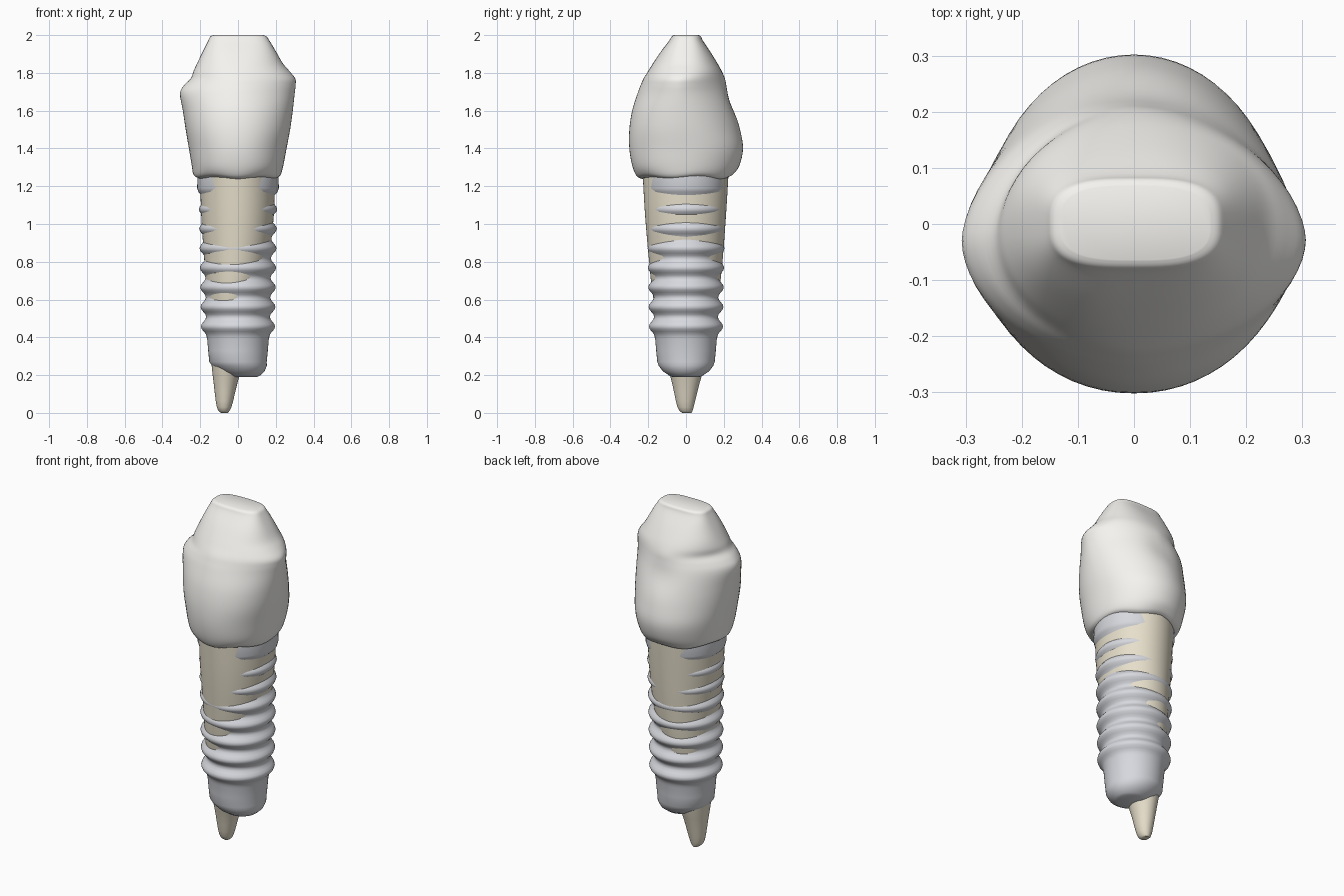
import bpy, bmesh, math

if "Cube" in bpy.data.objects:
    bpy.data.objects.remove(bpy.data.objects["Cube"])

N = 64  # points around each ring


def material(name, rgb):
    m = bpy.data.materials.new(name)
    m.diffuse_color = (*rgb, 1)
    m.use_nodes = True
    m.node_tree.nodes["Principled BSDF"].inputs["Base Color"].default_value = m.diffuse_color
    return m


def smooth_rows(rows, steps):
    """Catmull-Rom interpolation between cross-section rows."""
    out = []
    for i in range(len(rows) - 1):
        a, b = rows[max(i - 1, 0)], rows[i]
        c, d = rows[i + 1], rows[min(i + 2, len(rows) - 1)]
        for s in range(steps):
            t = s / steps
            out.append([0.5 * (2 * q + (r - p) * t + (2 * p - 5 * q + 4 * r - u) * t * t
                               + (3 * q - p - 3 * r + u) * t ** 3)
                        for p, q, r, u in zip(a, b, c, d)])
    return out + [list(rows[-1])]


def loft(name, rows, mat, angle, shape=None):
    """Rows: z, left x, right x, front y, back y, centre x, centre y, front power, back power."""
    bm = bmesh.new()
    rings = []
    for z, xl, xr, yf, yb, cx, cy, nf, nb in rows:
        ring = []
        for k in range(N):
            a = 2 * math.pi * k / N
            c, s = math.cos(a), math.sin(a)
            n = nb if s > 0 else nf
            x = cx + (xr - cx if c > 0 else xl - cx) * abs(c) ** (2 / n)
            y = cy + (yb - cy if s > 0 else yf - cy) * abs(s) ** (2 / n)
            co = (x, y, z)
            ring.append(bm.verts.new(shape(*co, a) if shape else co))
        rings.append(ring)
    for lo, hi in zip(rings, rings[1:]):
        for k in range(N):
            j = (k + 1) % N
            bm.faces.new((lo[k], lo[j], hi[j], hi[k]))
    bm.faces.new(rings[0][::-1])
    bm.faces.new(rings[-1])
    bmesh.ops.recalc_face_normals(bm, faces=bm.faces)
    me = bpy.data.meshes.new(name)
    bm.to_mesh(me)
    bm.free()
    ob = bpy.data.objects.new(name, me)
    bpy.context.collection.objects.link(ob)
    me.materials.append(mat)
    bpy.ops.object.select_all(action='DESELECT')
    ob.select_set(True)
    bpy.context.view_layer.objects.active = ob
    bpy.ops.object.shade_smooth_by_angle(angle=math.radians(angle))
    return ob


# Crown: enamel cap with contact bulges on each side and a flat biting edge
crown_rows = [
    (1.245, -.205, .20, -.235, .228, 0, 0, 2, 2),
    (1.26, -.235, .225, -.262, .25, 0, 0, 2, 2),
    (1.31, -.245, .24, -.285, .283, 0, 0, 2.1, 2),
    (1.40, -.260, .257, -.30, .302, 0, 0, 2.1, 2),
    (1.50, -.277, .276, -.30, .287, 0, -.01, 2.1, 1.9),
    (1.60, -.292, .290, -.285, .263, 0, -.02, 2, 1.8),
    (1.69, -.307, .300, -.257, .237, 0, -.03, 1.85, 1.7),
    (1.735, -.285, .305, -.24, .222, 0, -.03, 1.85, 1.7),
    (1.77, -.25, .303, -.225, .21, 0, -.025, 1.9, 1.75),
    (1.81, -.235, .272, -.20, .19, 0, -.01, 2.1, 2),
    (1.85, -.217, .238, -.175, .167, 0, 0, 2.3, 2.2),
    (1.91, -.188, .203, -.135, .13, 0, 0, 2.6, 2.5),
    (1.97, -.158, .167, -.09, .09, 0, 0, 3, 3),
    (1.992, -.147, .152, -.077, .08, 0, 0, 3, 3),
    (2.0, -.13, .135, -.064, .068, 0, 0, 3, 3),
]


def crown_shape(x, y, z, a):
    if y > 0:  # shallow hollow on the back face
        y -= .018 * math.exp(-(x / .09) ** 2 - ((z - 1.66) / .09) ** 2)
    if z < 1.3:  # slightly wavy gum margin
        z += .006 * math.sin(5 * a) * (1.3 - z) / .055
    return x, y, z


loft("crown", smooth_rows(crown_rows, 4), material("enamel", (.91, .90, .87)), 50, crown_shape)

# Root: tapering oval, leaning to the left at its tip
root_rows = [
    (0.0, -.09, -.055, -.02, .03, -.072, 0, 2, 2),
    (0.03, -.112, -.035, -.045, .04, -.072, 0, 2, 2),
    (0.15, -.128, -.005, -.072, .07, -.067, 0, 2, 2),
    (0.28, -.142, .03, -.105, .105, -.056, 0, 2, 2),
    (0.60, -.165, .105, -.172, .168, -.03, 0, 2, 2),
    (0.80, -.178, .16, -.195, .193, -.01, 0, 2, 2),
    (1.05, -.195, .19, -.217, .212, 0, 0, 2, 2),
    (1.28, -.20, .195, -.23, .226, 0, 0, 2, 2),
]
loft("root", smooth_rows(root_rows, 3), material("dentine", (.80, .74, .60)), 50)

# Implant screw: ringed threads between a plain collar and a rounded end
profile = [(.19, .07), (.197, .088), (.22, .122), (.25, .145), (.27, .152), (.33, .158), (.39, .163)]
z = .405
while z < 1.155:
    t = (z - .4) / .75
    ripple = math.cos(2 * math.pi * (z - .457) / .1035)
    profile.append((z, .181 + .013 * t + .0145 * ripple))
    z += .1035 / 8
profile += [(1.17, .21), (1.19, .216), (1.26, .215)]
screw_rows = []
for z, r in profile:
    cx = .03 * max(0, (.27 - z) / .08)
    screw_rows.append((z, cx - r, cx + r, -r, r, cx, 0, 2, 2))
loft("implant_screw", screw_rows, material("titanium", (.68, .69, .73)), 60)
